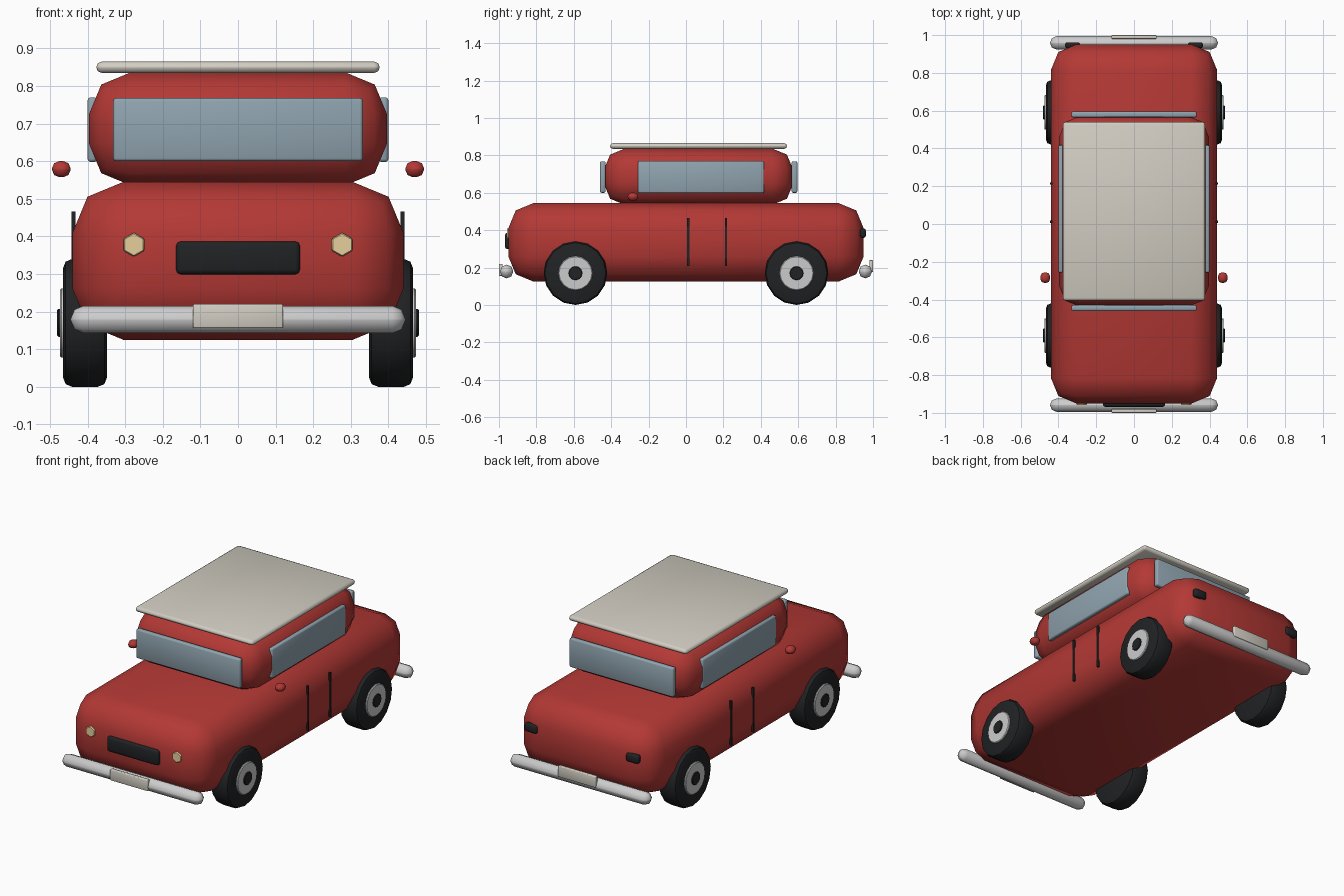
import bpy, bmesh, math
from mathutils import Matrix

if "Cube" in bpy.data.objects:
    bpy.data.objects.remove(bpy.data.objects["Cube"])


def material(name, rgb):
    m = bpy.data.materials.new(name)
    m.diffuse_color = (*rgb, 1)
    m.use_nodes = True
    m.node_tree.nodes["Principled BSDF"].inputs["Base Color"].default_value = m.diffuse_color
    return m


RED = material("red_paint", (0.45, 0.04, 0.035))
CREAM = material("cream", (0.64, 0.61, 0.54))
GLASS = material("glass", (0.28, 0.37, 0.43))
BLACK = material("black", (0.015, 0.016, 0.018))
CHROME = material("chrome", (0.65, 0.65, 0.67))
LAMP = material("lamp", (0.80, 0.62, 0.33))


def finish(name, bm, loc, mat, bevel, segs, angle=40):
    me = bpy.data.meshes.new(name)
    bm.to_mesh(me)
    bm.free()
    ob = bpy.data.objects.new(name, me)
    bpy.context.collection.objects.link(ob)
    ob.location = loc
    me.materials.append(mat)
    bpy.ops.object.select_all(action='DESELECT')
    ob.select_set(True)
    bpy.context.view_layer.objects.active = ob
    if bevel:
        mod = ob.modifiers.new("bevel", 'BEVEL')
        mod.width = bevel
        mod.segments = segs
        mod.limit_method = 'ANGLE'
        mod.angle_limit = math.radians(40)
        bpy.ops.object.modifier_apply(modifier=mod.name)
    bpy.ops.object.shade_smooth_by_angle(angle=math.radians(angle))
    return ob


def box(name, loc, size, mat, bevel=0, segs=2, angle=50):
    bm = bmesh.new()
    bmesh.ops.create_cube(bm, size=1)
    bmesh.ops.scale(bm, vec=size, verts=bm.verts)
    return finish(name, bm, loc, mat, bevel, segs, angle)


def disc(name, loc, radius, depth, axis, sides, mat, bevel=0, segs=1):
    bm = bmesh.new()
    bmesh.ops.create_cone(bm, cap_ends=True, segments=sides, radius1=radius,
                          radius2=radius, depth=depth)
    rot = Matrix.Rotation(math.pi / 2, 3, 'Y' if axis == 'X' else 'X')
    bmesh.ops.rotate(bm, matrix=rot, verts=bm.verts)
    return finish(name, bm, loc, mat, bevel, segs)


# Main shell, cabin and roof panel
box("body", (0, 0, 0.335), (0.88, 1.90, 0.42), RED, 0.135)
box("cabin", (0, 0.067, 0.686), (0.792, 1.01, 0.30), RED, 0.11)
box("roof", (0, 0.067, 0.850), (0.754, 0.946, 0.030), CREAM, 0.0145)

# Windows
box("windscreen", (0, -0.445, 0.684), (0.664, 0.03, 0.168), GLASS, 0.008)
box("rear_window", (0, 0.580, 0.684), (0.664, 0.03, 0.168), GLASS, 0.008)

# Grille
box("grille", (0, -0.953, 0.343), (0.33, 0.03, 0.088), BLACK, 0.013)

# Bumpers and plates at each end
for end, s, plate_z in (("front", -1, 0.188), ("rear", 1, 0.208)):
    box(end + "_bumper", (0, s * 0.959, 0.179), (0.89, 0.070, 0.073), CHROME, 0.0345)
    box(end + "_plate", (0, s * 0.990, plate_z), (0.24, 0.02, 0.064), CREAM, 0.004)

# Parts repeated on both sides
for side, s in (("left", -1), ("right", 1)):
    box(side + "_window", (s * 0.387, 0.080, 0.684), (0.026, 0.674, 0.172), GLASS, 0.008)
    box(side + "_mirror", (s * 0.470, -0.284, 0.579), (0.050, 0.056, 0.043), RED, 0.02)
    for i, y in enumerate((0.012, 0.215)):
        box(f"{side}_door_gap_{i}", (s * 0.438, y, 0.337), (0.011, 0.011, 0.258), BLACK)
    disc(side + "_headlight", (s * 0.277, -0.948, 0.378), 0.032, 0.02, 'Y', 6, LAMP, 0.003)
    box(side + "_tail_light", (s * 0.325, 0.946, 0.384), (0.08, 0.032, 0.05), BLACK, 0.012)
    # Wheels: tyre, hub and cap
    for end, y in (("front", -0.591), ("rear", 0.591)):
        tag = f"{end}_{side}_"
        disc(tag + "tyre", (s * 0.407, y, 0.170), 0.170, 0.117, 'X', 16, BLACK, 0.024, 2)
        disc(tag + "hub", (s * 0.438, y, 0.170), 0.092, 0.072, 'X', 16, CHROME, 0.004)
        disc(tag + "hub_cap", (s * 0.445, y, 0.170), 0.037, 0.072, 'X', 12, BLACK, 0.003)
